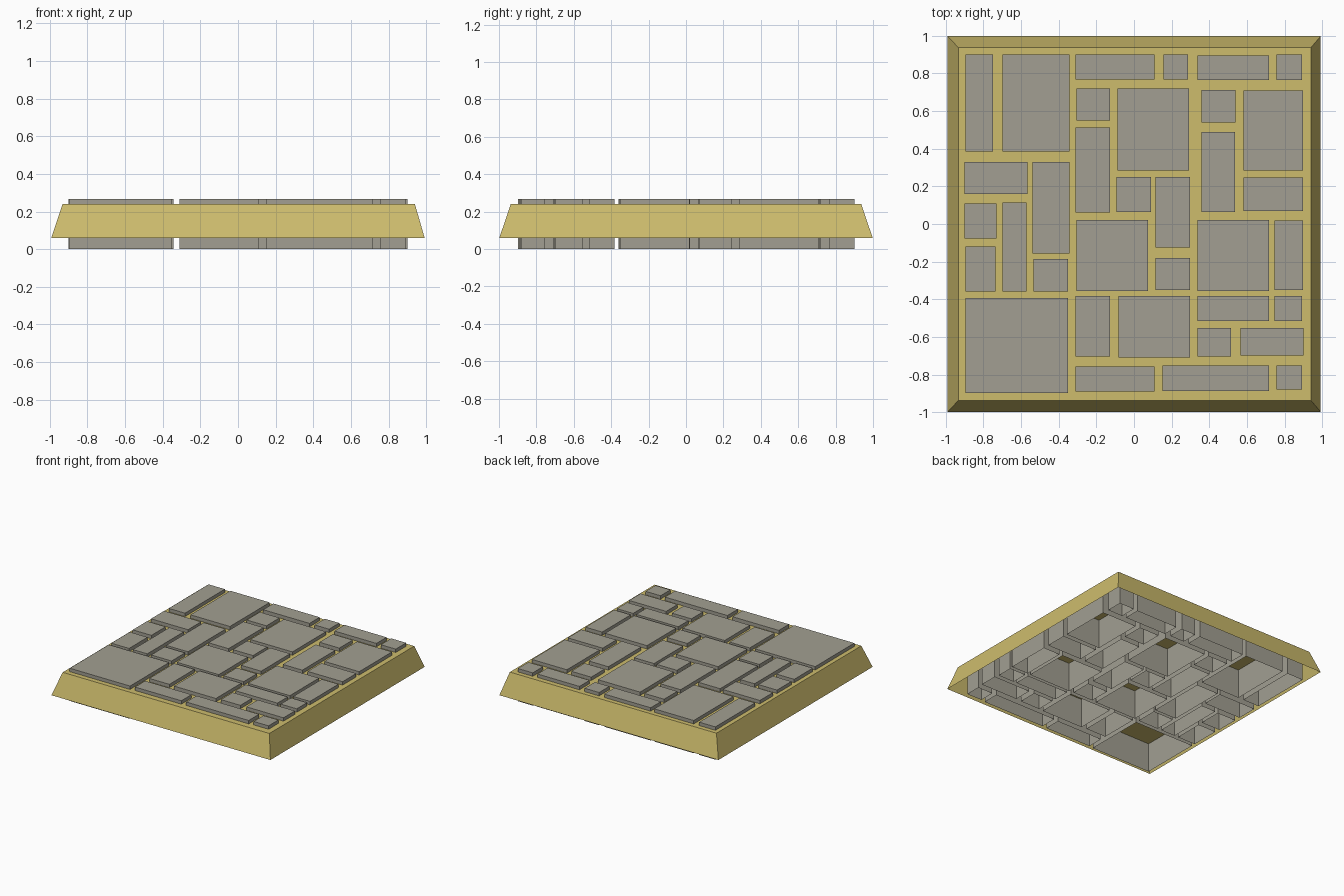
import bpy, bmesh


def material(name, rgb):
    m = bpy.data.materials.new(name)
    m.diffuse_color = (*rgb, 1.0)
    return m


SAND = material("sand", (0.61, 0.503, 0.152))
STONE = material("grey stone", (0.36, 0.347, 0.287))


def open_box(bm, low, high, z0, z1):
    """Box without a bottom; low and high are (x0, x1, y0, y1) rectangles."""
    rings = []
    for (x0, x1, y0, y1), z in ((low, z0), (high, z1)):
        rings.append([bm.verts.new((x, y, z))
                      for x, y in ((x0, y0), (x1, y0), (x1, y1), (x0, y1))])
    a, b = rings
    for i in range(4):
        j = (i + 1) % 4
        bm.faces.new((a[i], a[j], b[j], b[i]))
    bm.faces.new(b)


def finish(bm, name, mat):
    mesh = bpy.data.meshes.new(name)
    bm.to_mesh(mesh)
    bm.free()
    mesh.materials.append(mat)
    bpy.context.collection.objects.link(bpy.data.objects.new(name, mesh))


# Sand bed: tapered tray, open underneath
bm = bmesh.new()
open_box(bm, (-0.992, 0.992, -0.998, 0.998), (-0.932, 0.94, -0.937, 0.937), 0.06, 0.24)
finish(bm, "sand_bed", SAND)

# Paving slabs as (x0, x1, y0, y1), grouped in three strips
slabs = {
    "west_paving": [
        (-.896, -.75, .385, .90), (-.70, -.343, .385, .90),
        (-.90, -.565, .16, .33), (-.54, -.343, -.157, .33),
        (-.90, -.731, -.077, .108), (-.70, -.57, -.36, .113),
        (-.896, -.735, -.36, -.12), (-.535, -.35, -.36, -.185),
        (-.896, -.35, -.897, -.392)],
    "middle_paving": [
        (-.31, .11, .768, .90), (.157, .287, .768, .90),
        (-.306, -.128, .55, .72), (-.088, .293, .285, .72),
        (-.31, -.128, .06, .513), (-.093, .09, .065, .25),
        (.115, .297, -.125, .25), (-.306, .074, -.355, .022),
        (.115, .297, -.35, -.18), (-.31, -.128, -.705, -.382),
        (-.082, .297, -.71, -.382), (-.31, .11, -.89, -.758),
        (.152, .718, -.887, -.753)],
    "east_paving": [
        (.338, .718, .765, .896), (.758, .893, .765, .90),
        (.36, .54, .54, .713), (.582, .898, .285, .71),
        (.36, .537, .065, .49), (.582, .898, .07, .247),
        (.338, .718, -.355, .022), (.747, .898, -.352, .018),
        (.338, .718, -.515, -.382), (.747, .893, -.515, -.382),
        (.338, .515, -.705, -.552), (.566, .902, -.70, -.552),
        (.758, .893, -.88, -.753)],
}
for name, rects in slabs.items():
    bm = bmesh.new()
    for r in rects:
        open_box(bm, r, r, 0.0, 0.268)
    finish(bm, name, STONE)
